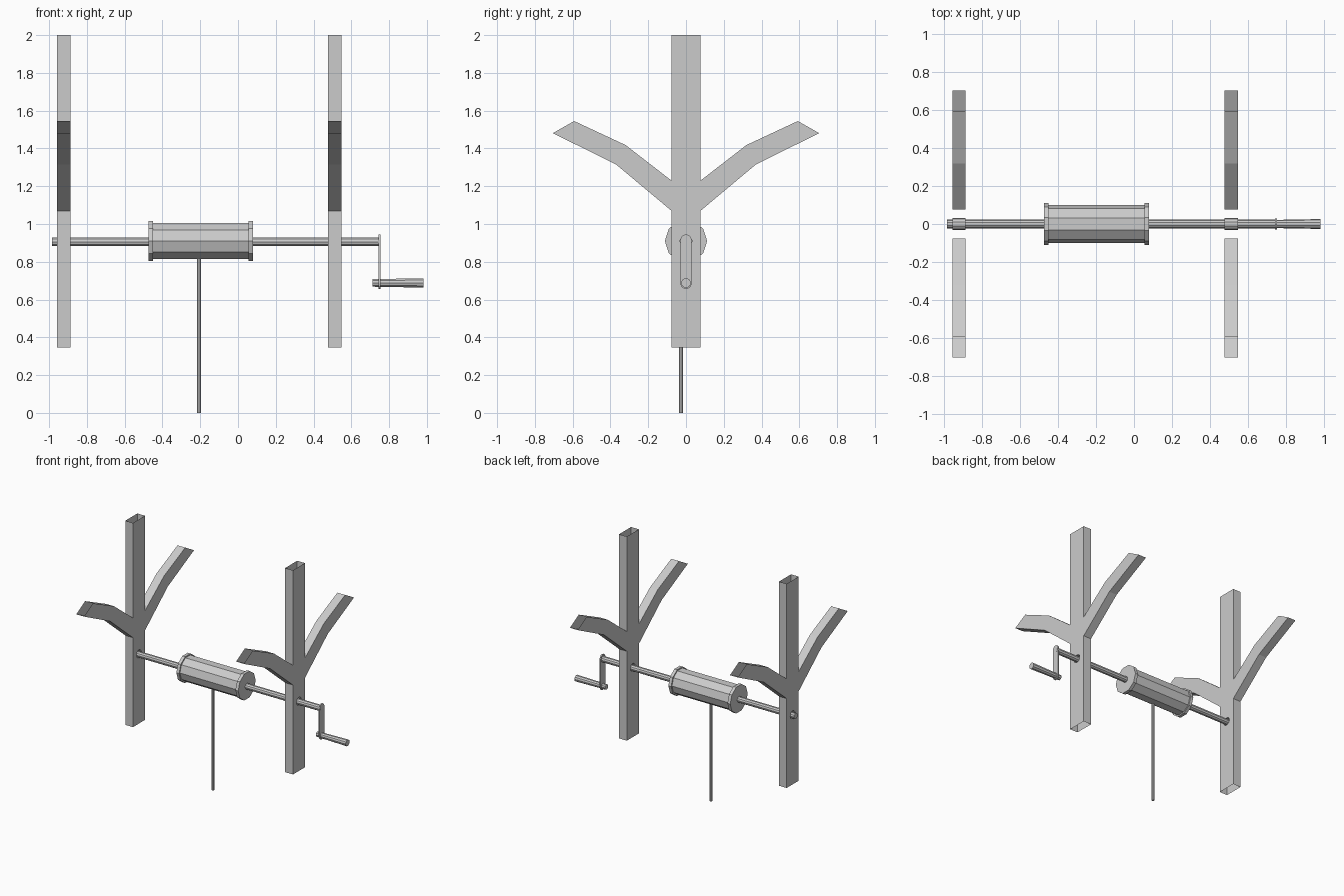
import bpy, bmesh
from math import cos, sin, pi
from mathutils import Matrix

if "Cube" in bpy.data.objects:
    bpy.data.objects.remove(bpy.data.objects["Cube"])

AXLE_Z = 0.91


def finish(bm, name):
    bmesh.ops.recalc_face_normals(bm, faces=bm.faces)
    me = bpy.data.meshes.new(name)
    bm.to_mesh(me)
    bm.free()
    ob = bpy.data.objects.new(name, me)
    bpy.context.collection.objects.link(ob)
    return ob


def lathe(name, profile, sides, loc):
    """Revolve (position, radius) points around the x axis, with end caps."""
    bm = bmesh.new()
    rings = [[bm.verts.new((x, r * cos(2 * pi * i / sides), r * sin(2 * pi * i / sides)))
              for i in range(sides)] for x, r in profile]
    for a, b in zip(rings, rings[1:]):
        for i in range(sides):
            j = (i + 1) % sides
            bm.faces.new((a[i], a[j], b[j], b[i]))
    bm.faces.new(rings[0])
    bm.faces.new(rings[-1])
    ob = finish(bm, name)
    ob.location = loc
    return ob


# Forked post: side outline, hollow, open at the post and arm ends
half = [(0.077, 0.345), (0.077, 1.07), (0.37, 1.315), (0.705, 1.481),
        (0.592, 1.545), (0.32, 1.418), (0.077, 1.23), (0.077, 2.0)]
outline = half + [(-y, z) for y, z in reversed(half)]
OPEN_EDGES = {3, 7, 11, 15}
hole = [(0.032 * cos(2 * pi * i / 10), AXLE_Z + 0.032 * sin(2 * pi * i / 10))
        for i in range(10)]


def forked_post(name, x0, x1):
    bm = bmesh.new()
    loops = []
    for x in (x0, x1):
        edges, pair = [], []
        for pts in (outline, hole):
            vs = [bm.verts.new((x, y, z)) for y, z in pts]
            edges += [bm.edges.new((vs[i], vs[(i + 1) % len(vs)])) for i in range(len(vs))]
            pair.append(vs)
        bmesh.ops.triangle_fill(bm, edges=edges, use_beauty=True, normal=(1, 0, 0))
        loops.append(pair)
    # walls around the outline and through the axle hole
    for k, skip in ((0, OPEN_EDGES), (1, set())):
        a, b = loops[0][k], loops[1][k]
        for i in range(len(a)):
            if i not in skip:
                j = (i + 1) % len(a)
                bm.faces.new((a[i], a[j], b[j], b[i]))
    bmesh.ops.dissolve_limit(bm, angle_limit=0.01, verts=bm.verts, edges=bm.edges)
    return finish(bm, name)


forked_post("left_post", -0.957, -0.888)
forked_post("right_post", 0.477, 0.547)

# Axle and winding drum with flanges
lathe("axle", [(-0.985, 0.024), (0.755, 0.024)], 10, (0, 0, AXLE_Z - 0.004))
lathe("drum", [(-0.475, 0.112), (-0.45, 0.112), (-0.45, 0.101),
               (0.055, 0.101), (0.055, 0.112), (0.08, 0.112)], 10, (0, 0, AXLE_Z))

# Crank arm: thin plate with rounded ends
bm = bmesh.new()
ends = [(0.915, 0), (0.686, pi)]
pts = [(0.03 * cos(s + pi * i / 6), z + 0.03 * sin(s + pi * i / 6))
       for z, s in ends for i in range(7)]
face = bm.faces.new([bm.verts.new((0.744, y, z)) for y, z in pts])
ext = bmesh.ops.extrude_face_region(bm, geom=[face], use_keep_orig=True)
bmesh.ops.translate(bm, vec=(0.01, 0, 0),
                    verts=[v for v in ext["geom"] if isinstance(v, bmesh.types.BMVert)])
finish(bm, "crank_arm")

# Crank handle, slightly tapered
lathe("crank_handle", [(0.712, 0.021), (0.983, 0.026)], 10, (0, 0, 0.688))

# Hanging rope
rope = lathe("rope", [(0, 0.0105), (0.83, 0.0105)], 8, (0, 0, 0))
rope.data.transform(Matrix.Rotation(-pi / 2, 4, 'Y'))
rope.location = (-0.206, -0.027, 0)
